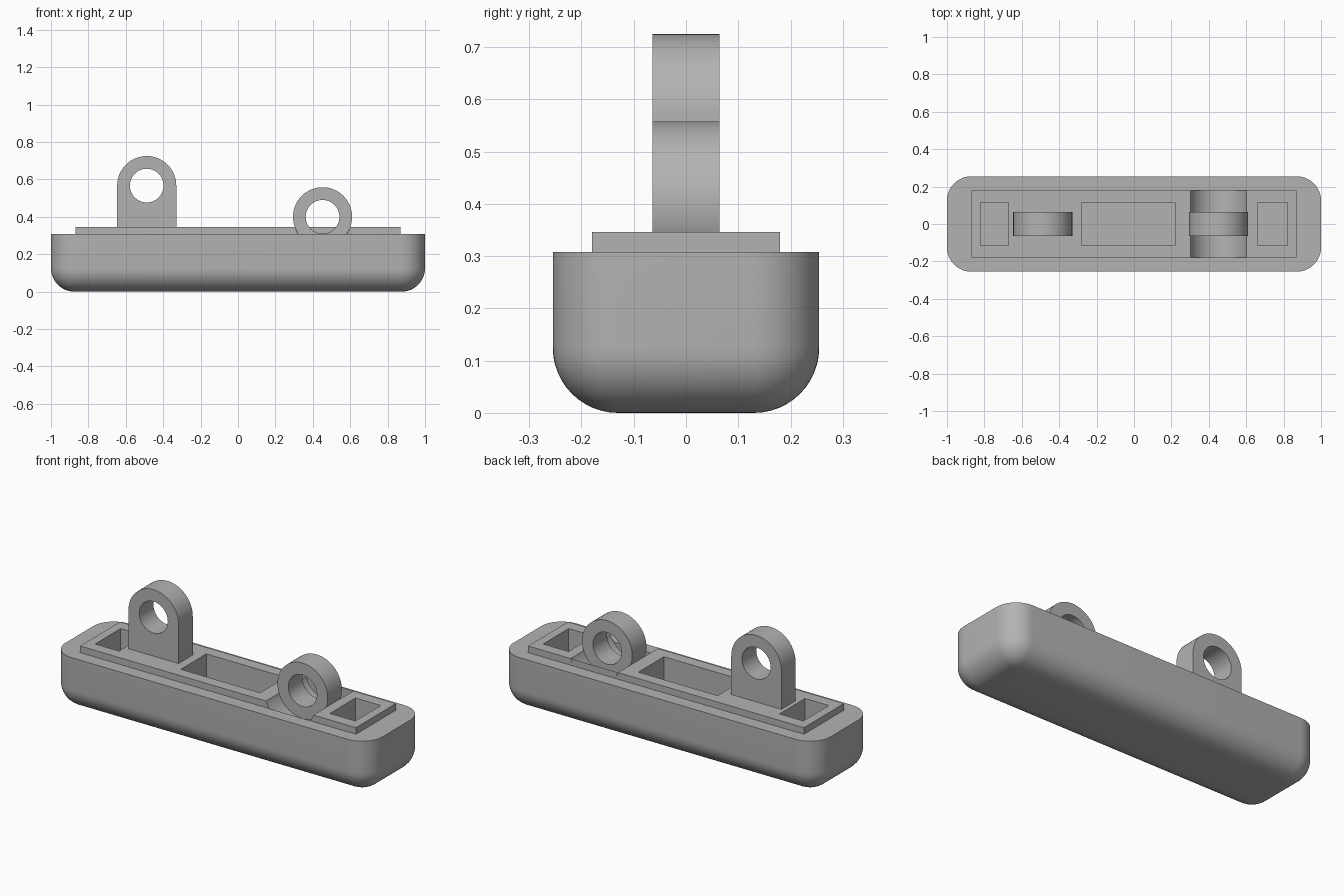
import bpy, bmesh, math
from mathutils import Matrix, Vector

if "Cube" in bpy.data.objects:
    bpy.data.objects.remove(bpy.data.objects["Cube"], do_unlink=True)

grey = bpy.data.materials.new("plain grey")
grey.use_nodes = True
COLOUR = (0.45, 0.45, 0.45, 1)
grey.diffuse_color = COLOUR
grey.node_tree.nodes["Principled BSDF"].inputs["Base Color"].default_value = COLOUR

SEAT_TOP, PLATE_TOP = 0.308, 0.346
LUG_HALF = 0.064
RING_R, HOLE_R = 0.158, 0.09


def add_object(name, bm):
    bmesh.ops.recalc_face_normals(bm, faces=bm.faces[:])
    mesh = bpy.data.meshes.new(name)
    bm.to_mesh(mesh)
    bm.free()
    mesh.materials.append(grey)
    obj = bpy.data.objects.new(name, mesh)
    bpy.context.collection.objects.link(obj)
    return obj


def box_mesh(x0, x1, half_y, z0, z1):
    bm = bmesh.new()
    bmesh.ops.create_cube(bm, size=1)
    bmesh.ops.scale(bm, vec=(x1 - x0, 2 * half_y, z1 - z0), verts=bm.verts)
    bmesh.ops.translate(bm, vec=((x0 + x1) / 2, 0, (z0 + z1) / 2), verts=bm.verts)
    return bm


def box(name, *size):
    return add_object(name, box_mesh(*size))


def cylinder(name, x, z, radius, half_y):
    bm = bmesh.new()
    bmesh.ops.create_cone(bm, cap_ends=True, segments=64, radius1=radius,
                          radius2=radius, depth=2 * half_y,
                          matrix=Matrix.Translation((x, 0, z))
                          @ Matrix.Rotation(math.pi / 2, 4, "X"))
    return add_object(name, bm)


def arch(name, x, z, radius, half_y, base):
    """Upright tab with a half-round top."""
    bm = bmesh.new()
    pts = [(x + radius, base)]
    pts += [(x + radius * math.cos(math.pi * i / 32),
             z + radius * math.sin(math.pi * i / 32)) for i in range(33)]
    pts.append((x - radius, base))
    face = bm.faces.new([bm.verts.new((px, -half_y, pz)) for px, pz in pts])
    out = bmesh.ops.extrude_face_region(bm, geom=[face])["geom"]
    bmesh.ops.translate(bm, vec=(0, 2 * half_y, 0),
                        verts=[v for v in out if isinstance(v, bmesh.types.BMVert)])
    return add_object(name, bm)


def cut(obj, cutters):
    bpy.context.view_layer.objects.active = obj
    for cutter in cutters:
        mod = obj.modifiers.new("cut", "BOOLEAN")
        mod.operation, mod.solver, mod.object = "DIFFERENCE", "EXACT", cutter
        bpy.ops.object.modifier_apply(modifier=mod.name)


# Rounded tray: upright corners first, then the bottom rim
bm = box_mesh(-1, 1, 0.255, 0, SEAT_TOP)
upright = [e for e in bm.edges
           if abs(e.verts[0].co.z - e.verts[1].co.z) > 0.1]
bmesh.ops.bevel(bm, geom=upright, offset=0.13, segments=12, profile=0.5,
                affect="EDGES")
rim = [e for e in bm.edges if all(v.co.z < 0.001 for v in e.verts)]
bmesh.ops.bevel(bm, geom=rim, offset=0.125, segments=12, profile=0.5,
                affect="EDGES")
body = add_object("rounded_body", bm)

# Raised plate
plate = box("raised_plate", -0.87, 0.87, 0.18, SEAT_TOP, PLATE_TOP)

# Pockets and the round groove under the low ring
LOW_X, LOW_Z = 0.452, 0.40
cutters = [box("pocket_cutter", a, b, 0.115, 0.1, 0.5)
           for a, b in ((-0.82, -0.67), (-0.28, 0.22), (0.66, 0.82))]
cutters.append(cylinder("groove_cutter", LOW_X, LOW_Z, RING_R + 0.001, 0.18))
cut(body, cutters)
cut(plate, cutters)

# Tall lug and low ring, each with a through hole
lug = arch("tall_lug", -0.488, 0.567, RING_R, LUG_HALF, PLATE_TOP)
ring = cylinder("low_ring", LOW_X, LOW_Z, RING_R, LUG_HALF)
for obj, x, z in ((lug, -0.488, 0.567), (ring, LOW_X, LOW_Z)):
    hole = cylinder("hole_cutter", x, z, HOLE_R, 0.2)
    cut(obj, [hole])
    cutters.append(hole)

for cutter in cutters:
    bpy.data.objects.remove(cutter, do_unlink=True)

# Smooth the curves, keep the edges sharp
for obj in (body, plate, lug, ring):
    bpy.ops.object.select_all(action="DESELECT")
    obj.select_set(True)
    bpy.context.view_layer.objects.active = obj
    bpy.ops.object.shade_smooth_by_angle(angle=math.radians(30))
